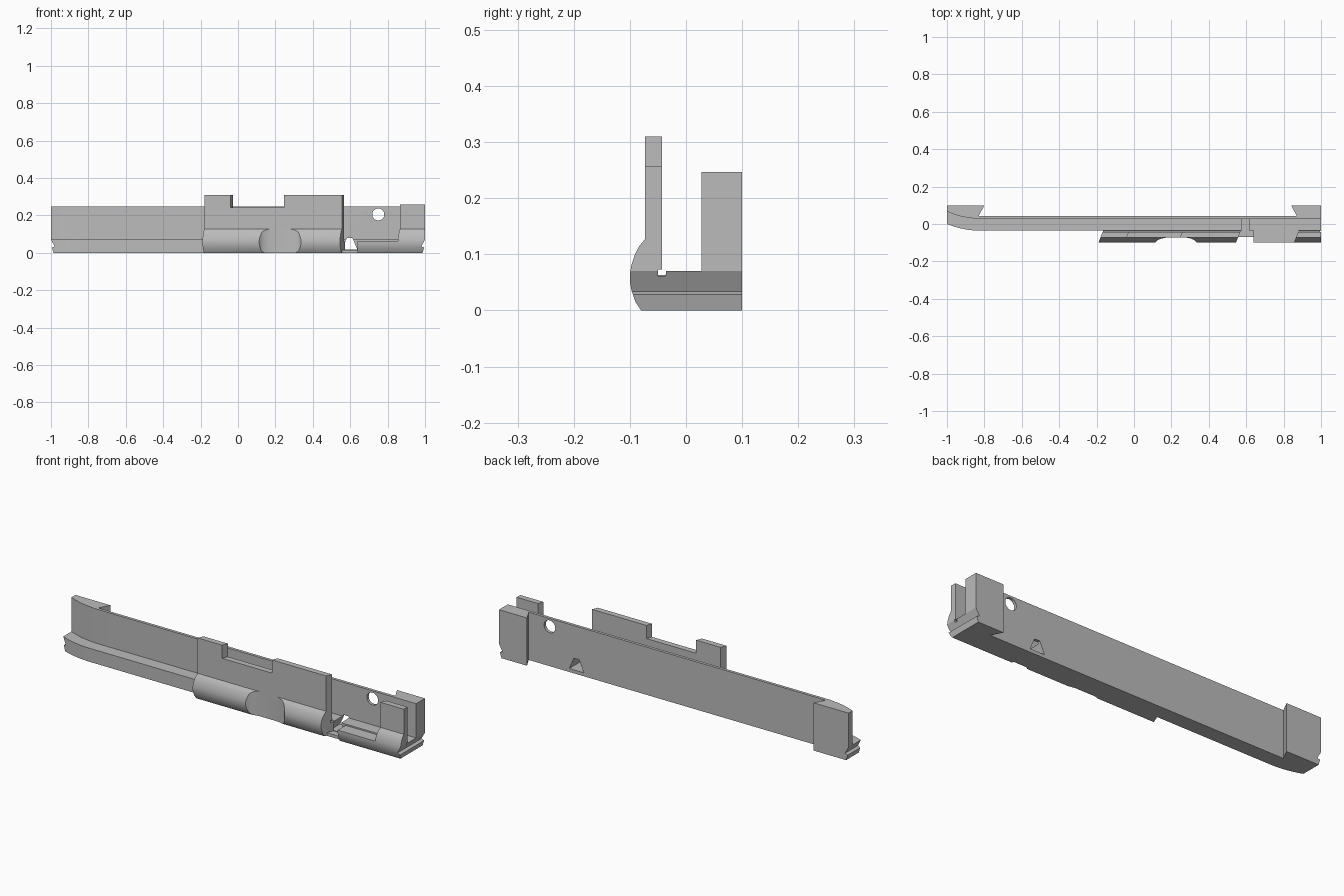
import bpy, bmesh, math

cube = bpy.data.objects.get("Cube")
if cube:
    bpy.data.objects.remove(cube, do_unlink=True)

grey = bpy.data.materials.new("plain grey")
grey.use_nodes = True
grey.diffuse_color = (0.5, 0.5, 0.5, 1)
grey.node_tree.nodes["Principled BSDF"].inputs["Base Color"].default_value = (0.5, 0.5, 0.5, 1)

# How each profile plane plus its extrusion depth maps to x, y, z
PLANES = {
    "xy": lambda a, b, d: (a, b, d),
    "xz": lambda a, b, d: (a, d, b),
    "yz": lambda a, b, d: (d, a, b),
}
SHEAR = 0.4


def prism(name, plane, points, low, high, shear_from=None):
    """Extrude a flat profile; optionally slant it in x as y grows."""
    bm = bmesh.new()
    rings = []
    for depth in (low, high):
        ring = []
        for a, b in points:
            x, y, z = PLANES[plane](a, b, depth)
            if shear_from is not None:
                x += SHEAR * (y - shear_from)
            ring.append(bm.verts.new((x, y, z)))
        bm.faces.new(ring)
        rings.append(ring)
    n = len(points)
    for i in range(n):
        j = (i + 1) % n
        bm.faces.new((rings[0][i], rings[0][j], rings[1][j], rings[1][i]))
    bmesh.ops.recalc_face_normals(bm, faces=bm.faces)
    mesh = bpy.data.meshes.new(name)
    bm.to_mesh(mesh)
    bm.free()
    mesh.materials.append(grey)
    ob = bpy.data.objects.new(name, mesh)
    bpy.context.collection.objects.link(ob)
    return ob


def activate(ob):
    bpy.ops.object.select_all(action="DESELECT")
    ob.select_set(True)
    bpy.context.view_layer.objects.active = ob


def cut(ob, cutter):
    activate(ob)
    mod = ob.modifiers.new("cut", "BOOLEAN")
    mod.operation = "DIFFERENCE"
    mod.solver = "EXACT"
    mod.object = cutter
    bpy.ops.object.modifier_apply(modifier=mod.name)


# Back wall with its curved end and the two dovetailed end pads
wall = prism("back_wall", "xy", [
    (-1, 0.067), (-0.965, 0.053), (-0.93, 0.042), (-0.89, 0.034), (-0.84, 0.028),
    (1, 0.028), (1, 0.1), (0.84, 0.1), (0.87, 0.043),
    (-0.83, 0.043), (-0.8, 0.1), (-1, 0.1)], 0, 0.247)

# Floor flange
flange = prism("floor_flange", "xy", [
    (-1, 0), (-0.965, -0.013), (-0.93, -0.023), (-0.89, -0.031), (-0.84, -0.036),
    (1, -0.036), (1, 0.035), (-0.84, 0.035), (-0.89, 0.04), (-1, 0.075)], 0, 0.07)

# Rounded front rails, with a small slot behind the plate foot
lower = [(-0.034, 0), (-0.08, 0), (-0.09, 0.015), (-0.097, 0.035)]
rounded = [(-0.1, 0.05), (-0.1, 0.065), (-0.097, 0.082), (-0.091, 0.1),
           (-0.083, 0.115), (-0.073, 0.127)]
slot = [(-0.043, 0.127), (-0.043, 0.073), (-0.05, 0.073), (-0.05, 0.061),
        (-0.037, 0.061), (-0.034, 0.07)]
main_rail = prism("main_rail", "yz", lower + rounded + slot, -0.19, 0.545, -0.1)
end_rail = prism("end_rail", "yz", lower + rounded + slot, 0.855, 1.03, -0.1)
low_rail = prism("low_rail", "yz", lower + [(-0.1, 0.05), (-0.1, 0.063), (-0.034, 0.063)],
                 0.64, 0.9)
gap_floor = prism("gap_floor", "yz", [(-0.034, 0), (-0.07, 0), (-0.07, 0.016), (-0.034, 0.016)],
                  0.53, 0.65)

# Upright front plates
front_plate = prism("front_plate", "xz", [
    (-0.18, 0.1), (0.556, 0.1), (0.556, 0.31), (0.245, 0.31),
    (0.245, 0.242), (-0.04, 0.242), (-0.04, 0.31), (-0.18, 0.31)],
    -0.073, -0.043, -0.073)
end_plate = prism("end_plate", "xz", [(0.866, 0.1), (1.03, 0.1), (1.03, 0.257), (0.866, 0.257)],
                  -0.073, -0.043, -0.073)

# Cutters: thumb scoop, round hole, tapered channel, undercut ends
half = [(0.055, -0.073), (0.08, -0.078), (0.098, -0.086), (0.112, -0.1), (0.12, -0.13)]
scoop = prism("scoop_cutter", "xy",
              [(0.225 + x, y) for x, y in half] + [(0.225 - x, y) for x, y in reversed(half)],
              -0.1, 0.2)
hole = prism("hole_cutter", "xz", [
    (0.75 + 0.032 * math.cos(t * math.tau / 32), 0.205 + 0.032 * math.sin(t * math.tau / 32))
    for t in range(32)], 0, 0.08)
channel = prism("channel_cutter", "xz", [
    (0.555, 0.018), (0.638, 0.018), (0.612, 0.078), (0.582, 0.078)], -0.06, 0.08)
undercut = [(1, 0.4), (1, 0.07), (0.98, 0.034), (0.995, 0.028), (0.98, -0.02),
            (1.1, -0.02), (1.1, 0.4)]
right_end = prism("left_end_cutter", "xz", undercut, -0.2, 0.2)
left_end = prism("right_end_cutter", "xz", [(-x, z) for x, z in undercut], -0.2, 0.2)

cut(main_rail, scoop)
cut(wall, hole)
for part in (wall, flange):
    cut(part, channel)
    cut(part, left_end)
for part in (wall, flange, end_rail, end_plate):
    cut(part, right_end)
for helper in (scoop, hole, channel, left_end, right_end):
    bpy.data.objects.remove(helper, do_unlink=True)

# Smooth the curved faces, keep the edges sharp
for part in (wall, flange, main_rail, end_rail, low_rail):
    activate(part)
    bpy.ops.object.shade_smooth_by_angle(angle=math.radians(25))
